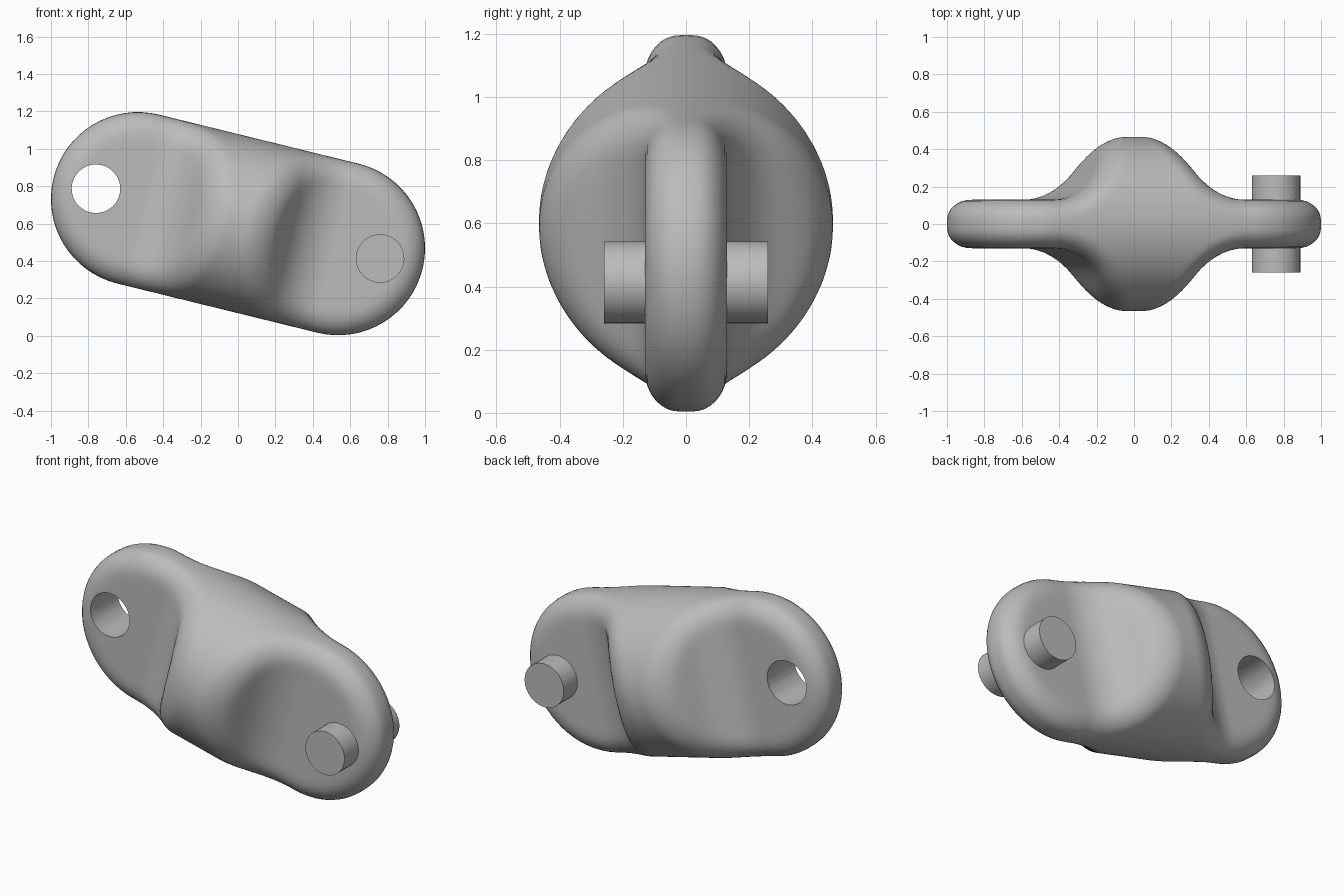
import bpy, bmesh, math
from math import sin, cos, pi
from mathutils import Vector

cube = bpy.data.objects.get("Cube")
if cube:
    bpy.data.objects.remove(cube, do_unlink=True)

TILT = math.radians(13.8)
CENTRE = Vector((0, 0, 0.6))
HALF, RAD = 0.551, 0.465              # capsule half length and radius
PLATE, ARC, ARC_U = 0.13, 0.30, 0.53  # end plate half thickness, side scoop
FILLET = 0.1
PIN_U, PIN_R, PIN_HALF = 0.782, 0.13, 0.26

grey = bpy.data.materials.new("steel_grey")
grey.use_nodes = True
colour = (0.5, 0.5, 0.5, 1)
grey.diffuse_color = colour
grey.node_tree.nodes["Principled BSDF"].inputs["Base Color"].default_value = colour


def body_distance(p):
    """Capsule with scooped sides, joined by a rounded edge."""
    u, y = abs(p.x), abs(p.y)
    axis = Vector((max(-HALF, min(HALF, p.x)), 0, 0))
    a = (p - axis).length - RAD
    du, dy = u - ARC_U, y - PLATE - ARC
    ang = max(0, min(pi / 3, math.atan2(-du, -dy)))
    b = ARC + du * sin(ang) + dy * cos(ang)
    if a > -FILLET and b > -FILLET:
        return math.hypot(a + FILLET, b + FILLET) - FILLET
    return max(a, b)


def cast(origin, direction):
    """Point where a ray leaves the body."""
    near, far = 0.0, 0.6
    for _ in range(22):
        mid = (near + far) / 2
        if body_distance(origin + direction * mid) < 0:
            near = mid
        else:
            far = mid
    return origin + direction * near


def outline(straight=56, bend=32):
    """Axis position and outward angle around the stadium outline."""
    path = []
    for side in (1, -1):
        start = pi / 2 if side == 1 else -pi / 2
        path += [(side * HALF * (2 * i / straight - 1), start) for i in range(straight)]
        path += [(side * HALF, start - pi * i / bend) for i in range(bend)]
    return path


def finish(obj):
    obj.location, obj.rotation_euler = CENTRE, (0, TILT, 0)
    obj.data.materials.clear()
    obj.data.materials.append(grey)
    bpy.ops.object.select_all(action="DESELECT")
    obj.select_set(True)
    bpy.context.view_layer.objects.active = obj
    bpy.ops.object.shade_smooth_by_angle(angle=math.radians(35))


def cylinder(name, u, half):
    bpy.ops.mesh.primitive_cylinder_add(vertices=32, radius=PIN_R, depth=2 * half,
                                        rotation=(pi / 2, 0, 0), location=(u, 0, 0))
    obj = bpy.context.object
    obj.name = name
    bpy.ops.object.transform_apply(location=True, rotation=True)
    return obj


# Link body
LAT = 72
bm = bmesh.new()
rings = []
for u, ang in outline():
    out = Vector((cos(ang), 0, sin(ang)))
    lats = [pi * (j / LAT - 0.5) for j in range(LAT + 1)]
    rings.append([bm.verts.new(cast(Vector((u, 0, 0)), out * cos(t) + Vector((0, sin(t), 0))))
                  for t in lats])
for i, ring in enumerate(rings):
    nxt = rings[(i + 1) % len(rings)]
    for j in range(LAT):
        bm.faces.new((ring[j], ring[j + 1], nxt[j + 1], nxt[j]))
bmesh.ops.remove_doubles(bm, verts=bm.verts, dist=1e-5)
bmesh.ops.recalc_face_normals(bm, faces=bm.faces)
mesh = bpy.data.meshes.new("link_body")
bm.to_mesh(mesh)
bm.free()
body = bpy.data.objects.new("link_body", mesh)
bpy.context.collection.objects.link(body)

# Pin hole through the right end
cutter = cylinder("hole_cutter", -PIN_U, 0.5)
cutter.hide_render = True
cut = body.modifiers.new("pin_hole", "BOOLEAN")
cut.operation, cut.solver, cut.object = "DIFFERENCE", "EXACT", cutter
bpy.ops.object.select_all(action="DESELECT")
body.select_set(True)
bpy.context.view_layer.objects.active = body
bpy.ops.object.modifier_apply(modifier=cut.name)
bpy.data.objects.remove(cutter, do_unlink=True)
finish(body)

# Pin through the left end
finish(cylinder("pin", PIN_U, PIN_HALF))
